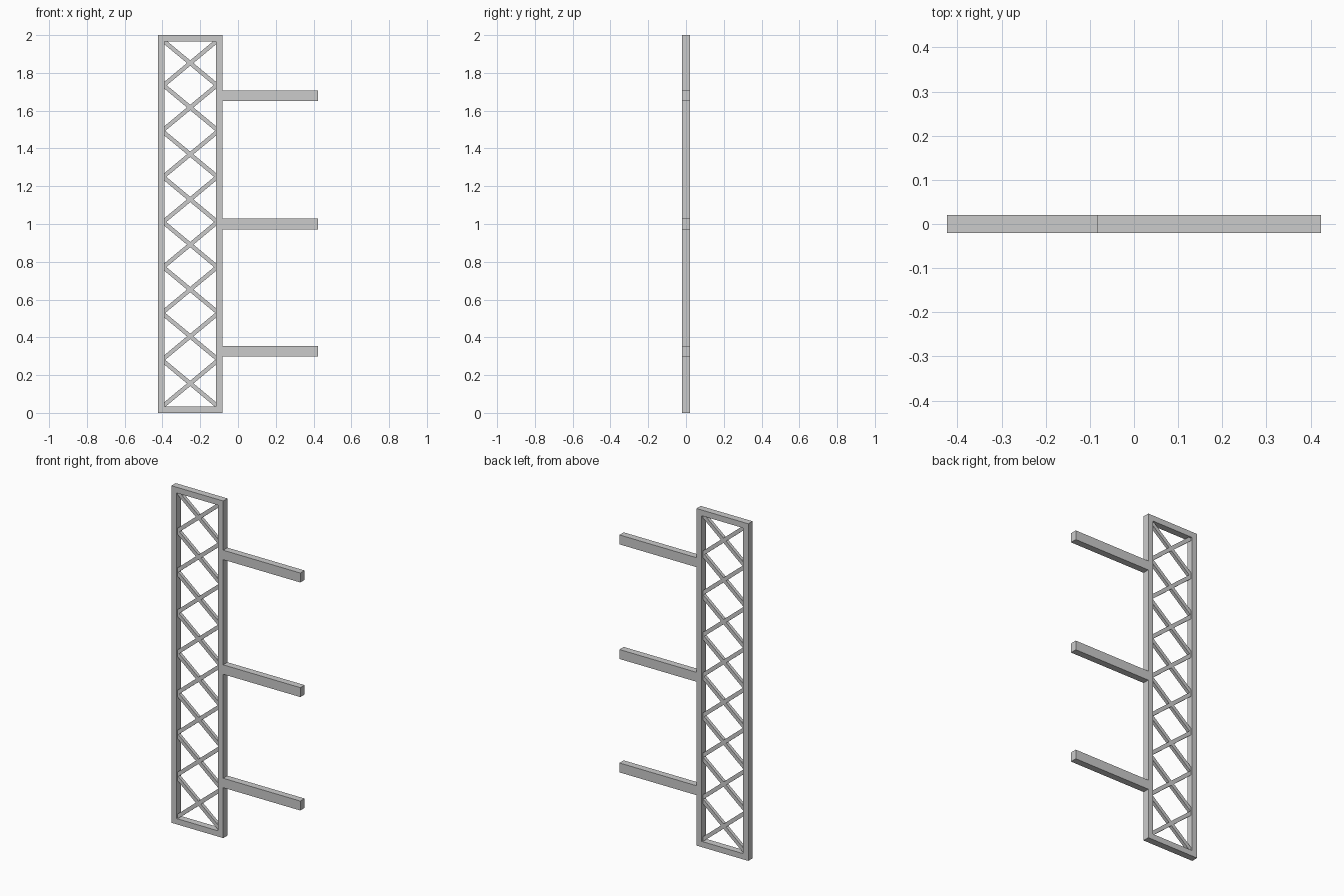
import bpy, math

if "Cube" in bpy.data.objects:
    bpy.data.objects.remove(bpy.data.objects["Cube"])

def box(name, x0, x1, z0, z1, depth=0.04):
    bpy.ops.mesh.primitive_cube_add(size=1, location=((x0 + x1) / 2, 0, (z0 + z1) / 2))
    ob = bpy.context.object
    ob.name = name
    ob.scale = (x1 - x0, depth, z1 - z0)
    return ob

L, R, T = -0.423, -0.083, 0.034   # frame outer edges and bar width

# Rectangular frame
box("left_post", L, L + T, 0, 2)
box("right_post", R - T, R, 0, 2)
box("bottom_rail", L + T, R - T, 0, T)
box("top_rail", L + T, R - T, 2 - T, 2)

# Crossed lattice braces between the posts
cx, half_w, half_h = (L + R) / 2, (R - L) / 2 - T, 0.113
angle = math.atan2(half_h, half_w)
length = 2 * math.hypot(half_w, half_h) + 0.02
for i, z in enumerate((0.156, 0.405, 0.653, 0.891, 1.13, 1.369, 1.617, 1.852)):
    for side, s in (("rising", 1), ("falling", -1)):
        ob = box(f"brace_{side}_{i + 1}", cx - length / 2, cx + length / 2,
                 z - 0.011, z + 0.011, 0.02)
        ob.rotation_euler.y = -s * angle

# Three horizontal arms
for i, z in enumerate((0.327, 1.0, 1.68)):
    box(f"arm_{i + 1}", R, 0.423, z - 0.028, z + 0.028)
